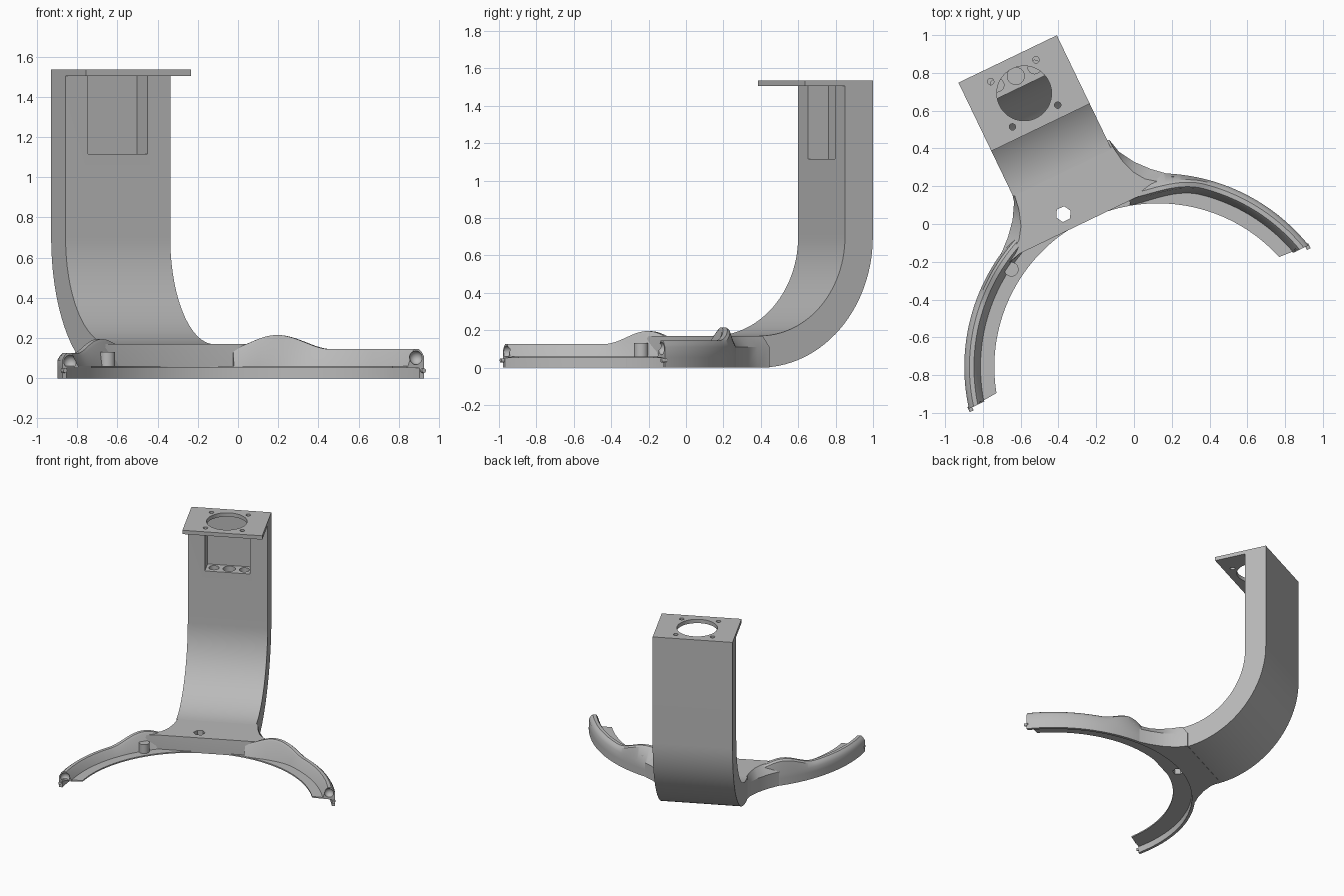
import bpy, bmesh
from math import sin, cos, acos, pi, radians
from mathutils import Matrix

if "Cube" in bpy.data.objects:
    bpy.data.objects.remove(bpy.data.objects["Cube"])

# One grey plastic
grey = bpy.data.materials.new("grey_plastic")
grey.use_nodes = True
colour = (0.49, 0.49, 0.49, 1)
grey.diffuse_color = colour
grey.node_tree.nodes["Principled BSDF"].inputs["Base Color"].default_value = colour

# Everything is built in a local frame facing -y, then turned into place
PLACE = Matrix.Translation((0.02, -0.535, 0)) @ Matrix.Rotation(radians(25.7), 4, "Z")
DROP = 0.246                      # arc centre lies this far behind the arm tips
R_IN, R_OUT = 0.866, 1.025


def shade(ob):
    bpy.ops.object.select_all(action="DESELECT")
    ob.select_set(True)
    bpy.context.view_layer.objects.active = ob
    bpy.ops.object.shade_smooth_by_angle(angle=radians(30))


def finish(bm, name):
    bmesh.ops.recalc_face_normals(bm, faces=bm.faces)
    mesh = bpy.data.meshes.new(name)
    bm.to_mesh(mesh)
    bm.free()
    mesh.materials.append(grey)
    ob = bpy.data.objects.new(name, mesh)
    bpy.context.collection.objects.link(ob)
    ob.matrix_world = PLACE
    shade(ob)
    return ob


def loft(name, rings):
    """Skin a list of equal closed rings and cap both ends."""
    bm = bmesh.new()
    rows = [[bm.verts.new(p) for p in ring] for ring in rings]
    n = len(rows[0])
    for a, b in zip(rows, rows[1:]):
        for i in range(n):
            j = (i + 1) % n
            bm.faces.new((a[i], a[j], b[j], b[i]))
    bm.faces.new(rows[0])
    bm.faces.new(rows[-1])
    return finish(bm, name)


def box(name, x0, x1, y0, y1, z0, z1):
    base = [(x0, y0), (x1, y0), (x1, y1), (x0, y1)]
    return loft(name, [[(x, y, z) for x, y in base] for z in (z0, z1)])


def cylinder(name, x, y, z0, z1, r, sides=32):
    ring = [(x + r * cos(2 * pi * i / sides), y + r * sin(2 * pi * i / sides)) for i in range(sides)]
    return loft(name, [[(px, py, z) for px, py in ring] for z in (z0, z1)])


def ball(name, x, y, z, r):
    bm = bmesh.new()
    bmesh.ops.create_uvsphere(bm, u_segments=20, v_segments=12, radius=r,
                              matrix=Matrix.Translation((x, y, z)))
    return finish(bm, name)


def cut(ob, cutter):
    mod = ob.modifiers.new("cut", "BOOLEAN")
    mod.operation = "DIFFERENCE"
    mod.solver = "EXACT"
    mod.object = cutter
    bpy.context.view_layer.update()
    bpy.ops.object.select_all(action="DESELECT")
    bpy.context.view_layer.objects.active = ob
    ob.select_set(True)
    bpy.ops.object.modifier_apply(modifier=mod.name)
    bpy.data.objects.remove(cutter)


def end_angle(r):
    """Angle at which an arm of this radius stops; the outer wall runs a little further."""
    return acos((DROP - (0.012 if r > 0.9 else 0)) / r)


def arc_point(r, angle, z):
    return (r * sin(angle), r * cos(angle) - DROP, z)


# Upright spine: curved slab sweeping from the base up to the head
MID, HALF = -0.01, 0.289
X0, X1 = MID - HALF, MID + HALF
BEND_Y, BEND_Z, BACK, FRONT = 0.90, 0.70, 1.568, 1.403
STEPS = 28
turn = [pi / 2 * i / STEPS for i in range(STEPS + 1)]
outer = [(BEND_Y + (BACK - BEND_Y) * sin(t), BEND_Z * (1 - cos(t))) for t in turn]
inner = [(BEND_Y + (FRONT - BEND_Y) * sin(t), BEND_Z - (BEND_Z - 0.17) * cos(t)) for t in turn]
profile = outer + [(BACK, 1.505), (FRONT, 1.505)] + inner[::-1]
spine = loft("spine", [[(x, y, z) for y, z in profile] for x in (X0, X1)])

# Recess at the head of the spine with three cable holes in its floor
cut(spine, box("recess_cutter", MID - 0.165, MID + 0.163, 1.3, 1.523, 1.115, 1.6))
for x, r in ((-0.11, 0.036), (0, 0.045), (0.11, 0.036)):
    cut(spine, cylinder("cable_cutter", MID + x, 1.468, 0.9, 1.2, r))

# Head plate with a large opening and four screw holes
plate = box("head_plate", X0, X1, 1.166, BACK, 1.505, 1.535)
cut(plate, cylinder("opening_cutter", MID, 1.366, 1.4, 1.6, 0.145, 64))
for sx in (-1, 1):
    for sy in (-1, 1):
        cut(plate, cylinder("screw_cutter", MID + sx * 0.133, 1.366 + sy * 0.133, 1.4, 1.6, 0.017, 20))

# Hub: flared block joining the spine to the arms, sloping in at the top
low = [(0.40, 0.612), (0.66, 0.527), (0.58, 0.585), (0.506, 0.638), (0.42, 0.715),
       (0.357, 0.787), (0.308, 0.87), (HALF, 0.95)]
high = [(0.40, 0.612), (0.55, 0.575), (0.50, 0.60), (0.43, 0.635), (0.37, 0.68),
        (0.33, 0.74), (0.303, 0.82), (HALF, 0.91)]


def mirrored(half, z):
    return [(x, y, z) for x, y in half] + [(-x, y, z) for x, y in half[::-1]]


hub = loft("hub", [mirrored(low, 0), mirrored(low, 0.11), mirrored(high, 0.17)])

# Base ring: flat arc from one arm tip to the other
ring_section = [(R_IN, 0), (R_OUT, 0), (R_OUT, 0.06), (R_IN, 0.06)]
base_ring = loft("base_ring", [
    [arc_point(r, (i / 48 - 1) * end_angle(r), z) for r, z in ring_section]
    for i in range(97)])

# Hollow underside leaving a thin shelf and an outer lip, and a nut hole
for ob in (hub, base_ring):
    cut(ob, cylinder("underside_cutter", 0, -DROP, -0.1, 0.05, 1.003, 160))
    cut(ob, cylinder("nut_cutter", -0.1, 0.70, -0.1, 0.3, 0.042, 6))


# Arm rails: a humped tube cover on a fixed outer wall, easing inwards at the hub
def rail(name, side, height, start, ease):
    rings = []
    for i in range(61):
        s = i / 60
        mid = start + (end_angle(R_OUT) - start) * s
        hump = max(0.0, 1 - abs(mid - radians(30)) / radians(16))
        h = height + 0.07 * (0.5 - 0.5 * cos(pi * hump))
        k = max(0.0, 1 - (mid - start) / radians(24))
        shift = ease * k * k * (3 - 2 * k)
        wall = [(R_OUT, 0.055), (R_OUT, height - 0.035)]
        cover = [(1.012, h - 0.012), (0.998, h), (0.974, h), (0.964, h - 0.014),
                 (0.942, 0.066), (0.937, 0.055)]
        section = wall + [(r + shift, z) for r, z in cover]
        rings.append([arc_point(r, side * (start + (end_angle(r) - start) * s), z)
                      for r, z in section])
    ob = loft(name, rings)
    cut(ob, ball("socket_cutter", side * 0.955, -0.012, height - 0.043, 0.034))
    return ob


left_rail = rail("left_arm_rail", 1, 0.145, radians(16), -0.07)
right_rail = rail("right_arm_rail", -1, 0.125, radians(22), 0)

# Peg standing on the right arm shelf, and a small one behind the left rail
cylinder("right_arm_peg", -0.475, 0.556, 0.055, 0.13, 0.038)
cylinder("left_arm_peg", 0.50, 0.61, 0.055, 0.15, 0.02, 20)

# Locating pins at both arm tips
for label, side in (("left", 1), ("right", -1)):
    bm = bmesh.new()
    bmesh.ops.create_cone(bm, cap_ends=True, segments=16, radius1=0.011, radius2=0.011, depth=0.03,
                          matrix=Matrix.Translation((side * 0.99, -0.015, 0.038)) @ Matrix.Rotation(pi / 2, 4, "X"))
    finish(bm, label + "_tip_pin")

# Refresh shading on the cut parts
for ob in (spine, plate, hub, base_ring, left_rail, right_rail):
    shade(ob)
